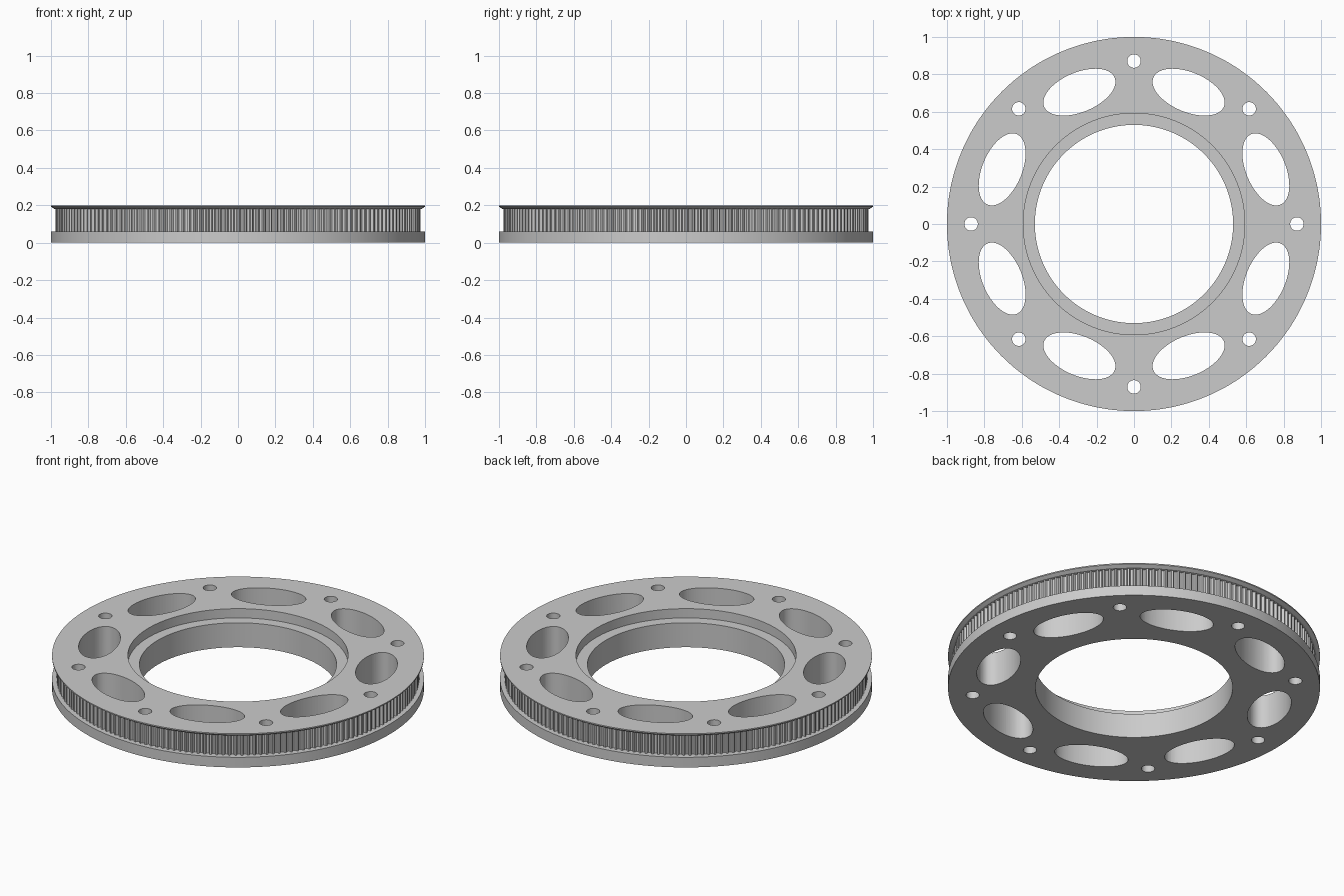
import bpy, bmesh, math
from mathutils import Matrix

if "Cube" in bpy.data.objects:
    bpy.data.objects.remove(bpy.data.objects["Cube"], do_unlink=True)

TEETH = 180
# One tooth pitch: (fraction of pitch, radius) from land into the rounded groove
TOOTH = [(0.0, 0.975), (0.26, 0.975), (0.34, 0.966), (0.46, 0.961),
         (0.80, 0.961), (0.92, 0.966)]

grey = bpy.data.materials.new("light_grey")
grey.use_nodes = True
colour = (0.6, 0.6, 0.6, 1)
grey.diffuse_color = colour
grey.node_tree.nodes["Principled BSDF"].inputs["Base Color"].default_value = colour


def finish(bm, name):
    bmesh.ops.recalc_face_normals(bm, faces=bm.faces)
    mesh = bpy.data.meshes.new(name)
    bm.to_mesh(mesh)
    bm.free()
    mesh.materials.append(grey)
    obj = bpy.data.objects.new(name, mesh)
    bpy.context.collection.objects.link(obj)
    return obj


# Pulley body: closed section swept around z; radius None follows the teeth
section = [(0.53, 0), (1.0, 0), (1.0, 0.06), (None, 0.06), (None, 0.181),
           (0.982, 0.181), (1.0, 0.193), (1.0, 0.2), (0.592, 0.2),
           (0.592, 0.145), (0.53, 0.145)]
bm = bmesh.new()
rings = []
for radius, z in section:
    ring = []
    for i in range(TEETH):
        for fraction, tooth_radius in TOOTH:
            a = math.tau * (i + fraction) / TEETH
            r = radius or tooth_radius
            ring.append(bm.verts.new((r * math.cos(a), r * math.sin(a), z)))
    rings.append(ring)
for k, ring in enumerate(rings):
    above = rings[(k + 1) % len(rings)]
    for j in range(len(ring)):
        n = (j + 1) % len(ring)
        bm.faces.new((ring[j], ring[n], above[n], above[j]))
pulley = finish(bm, "pulley_wheel")

# Cutters: eight bolt holes and eight oval windows between them
bm = bmesh.new()


def add_hole(angle, distance, radial, tangential, sides):
    matrix = (Matrix.Rotation(angle, 4, "Z") @ Matrix.Translation((distance, 0, 0.1))
              @ Matrix.Diagonal((radial, tangential, 1, 1)))
    bmesh.ops.create_cone(bm, cap_ends=True, segments=sides, radius1=1, radius2=1,
                          depth=0.5, matrix=matrix)


for i in range(8):
    angle = i * math.tau / 8
    add_hole(angle, 0.871, 0.036, 0.036, 32)
    add_hole(angle + math.tau / 16, 0.763, 0.106, 0.204, 72)
cutter = finish(bm, "hole_cutter")
cutter.hide_render = True

# Cut the holes, then discard the cutter
cut = pulley.modifiers.new("holes", "BOOLEAN")
cut.operation = "DIFFERENCE"
cut.solver = "EXACT"
cut.object = cutter
bpy.ops.object.select_all(action="DESELECT")
pulley.select_set(True)
bpy.context.view_layer.objects.active = pulley
bpy.ops.object.modifier_apply(modifier=cut.name)
bpy.data.objects.remove(cutter, do_unlink=True)
bpy.ops.object.shade_smooth_by_angle(angle=math.radians(25))
